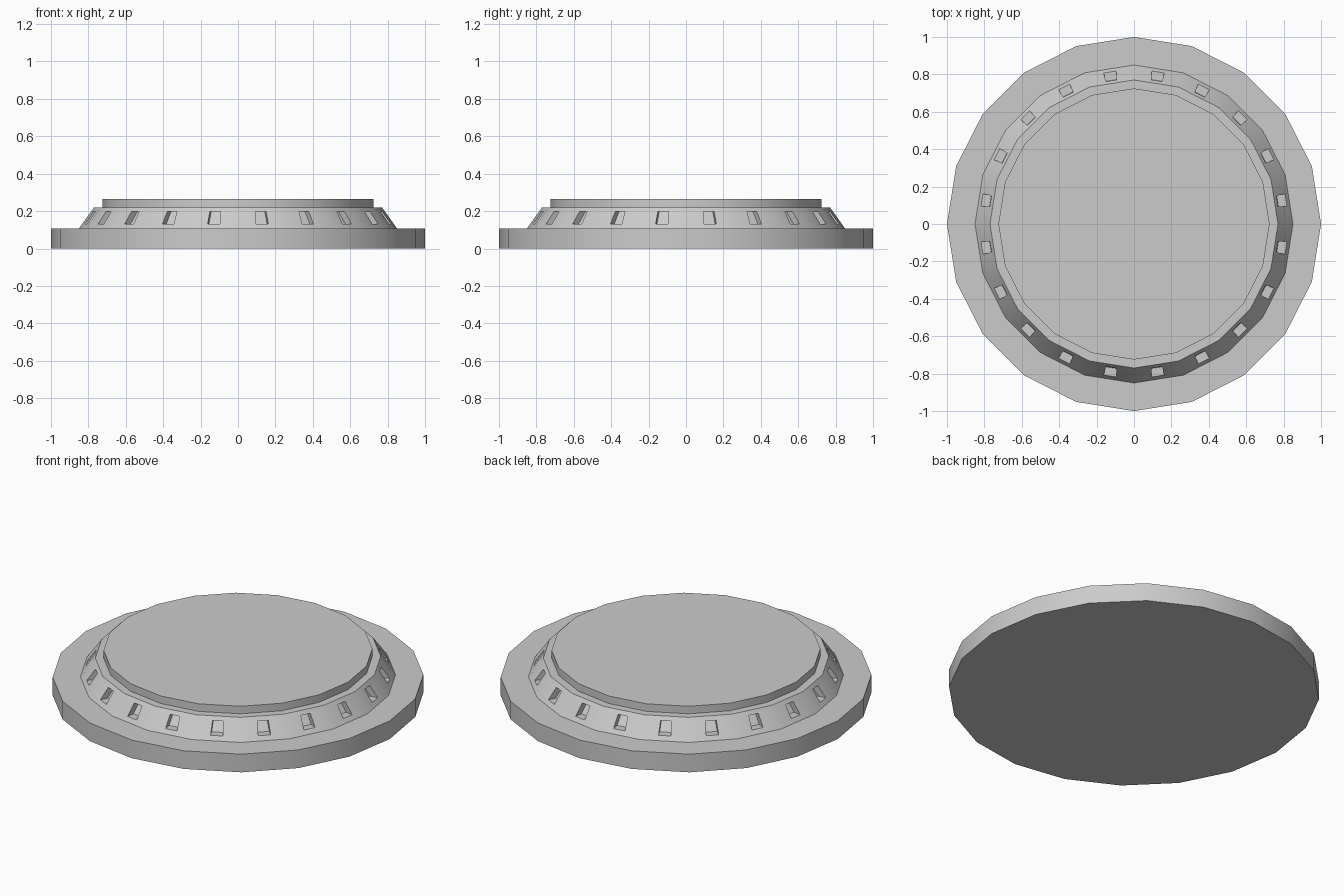
import bpy, bmesh, math
from mathutils import Vector

if "Cube" in bpy.data.objects:
    bpy.data.objects.remove(bpy.data.objects["Cube"])

SIDES = 20
# Stepped profile (radius, height), bottom to top
PROFILE = [(1.0, 0.0), (1.0, 0.108), (0.85, 0.108), (0.77, 0.22), (0.725, 0.22), (0.725, 0.265)]
CONE = 2  # profile segment that carries the windows
WIN_LOW, WIN_HIGH = 0.132, 0.198
HALF_LOW, HALF_HIGH = 0.034, 0.029
DEPTH = 0.045

bm = bmesh.new()
rings = []
for r, z in PROFILE:
    rings.append([bm.verts.new((r * math.cos(math.tau * i / SIDES),
                                r * math.sin(math.tau * i / SIDES), z))
                  for i in range(SIDES)])

# Caps
bm.faces.new(rings[0][::-1])
bm.faces.new(rings[-1])


def cone_apothem(z):
    (r0, z0), (r1, z1) = PROFILE[CONE], PROFILE[CONE + 1]
    return (r0 + (r1 - r0) * (z - z0) / (z1 - z0)) * math.cos(math.pi / SIDES)


def quads_between(a, b):
    for k in range(4):
        bm.faces.new((a[k], a[(k + 1) % 4], b[(k + 1) % 4], b[k]))


# Side walls, with a recessed window in each sloped panel
for s in range(len(PROFILE) - 1):
    for i in range(SIDES):
        j = (i + 1) % SIDES
        outer = [rings[s][i], rings[s][j], rings[s + 1][j], rings[s + 1][i]]
        if s != CONE:
            bm.faces.new(outer)
            continue
        a = math.tau * (i + 0.5) / SIDES
        out = Vector((math.cos(a), math.sin(a), 0))
        tan = Vector((-math.sin(a), math.cos(a), 0))
        corners = [out * cone_apothem(z) + tan * t + Vector((0, 0, z))
                   for t, z in ((-HALF_LOW, WIN_LOW), (HALF_LOW, WIN_LOW),
                                (HALF_HIGH, WIN_HIGH), (-HALF_HIGH, WIN_HIGH))]
        rim = [bm.verts.new(c) for c in corners]
        back = [bm.verts.new(c - out * DEPTH) for c in corners]
        quads_between(outer, rim)
        quads_between(rim, back)
        bm.faces.new(back)

bmesh.ops.recalc_face_normals(bm, faces=bm.faces)
mesh = bpy.data.meshes.new("windowed_round_base")
bm.to_mesh(mesh)
bm.free()
obj = bpy.data.objects.new("windowed_round_base", mesh)
bpy.context.collection.objects.link(obj)

# Smooth around the circumference, sharp at steps and windows
bpy.context.view_layer.objects.active = obj
obj.select_set(True)
bpy.ops.object.shade_smooth_by_angle(angle=math.radians(30))
